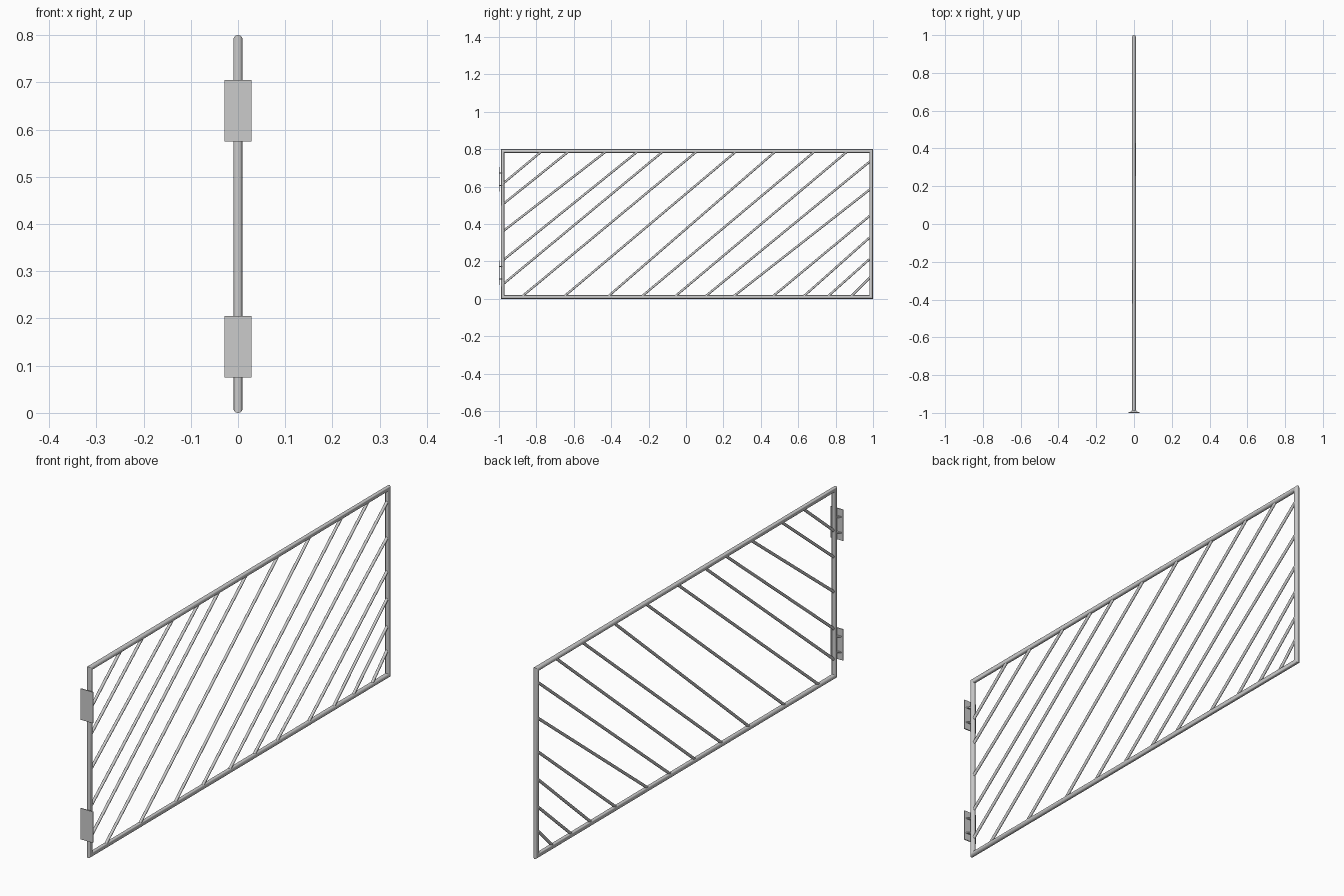
import bpy, bmesh, math
from mathutils import Vector

if "Cube" in bpy.data.objects:
    bpy.data.objects.remove(bpy.data.objects["Cube"])

R = 0.01                      # frame tube radius
Y0, Y1 = -0.98, 0.99          # frame tube centre lines
Z0, Z1 = 0.01, 0.79


def finish(bm, name):
    bmesh.ops.recalc_face_normals(bm, faces=bm.faces)
    me = bpy.data.meshes.new(name)
    bm.to_mesh(me)
    bm.free()
    ob = bpy.data.objects.new(name, me)
    bpy.context.collection.objects.link(ob)
    bpy.context.view_layer.objects.active = ob
    ob.select_set(True)
    bpy.ops.object.shade_smooth_by_angle(angle=math.radians(40))
    ob.select_set(False)
    return ob


def rod(name, a, b, r, sides=12):
    a, b = Vector(a), Vector(b)
    bm = bmesh.new()
    bmesh.ops.create_cone(bm, cap_ends=True, segments=sides,
                          radius1=r, radius2=r, depth=(b - a).length)
    bm.transform((b - a).to_track_quat('Z', 'Y').to_matrix().to_4x4())
    bmesh.ops.translate(bm, verts=bm.verts, vec=(a + b) / 2)
    return finish(bm, name)


def slab(name, outline, z, height):
    """Flat (x, y) outline extruded upwards, centred on z."""
    bm = bmesh.new()
    face = bm.faces.new([bm.verts.new((x, y, z - height / 2)) for x, y in outline])
    top = bmesh.ops.extrude_face_region(bm, geom=[face])["geom"]
    bmesh.ops.translate(bm, vec=(0, 0, height),
                        verts=[v for v in top if isinstance(v, bmesh.types.BMVert)])
    # keep the bottom cap closed
    if not face.is_valid:
        bmesh.ops.holes_fill(bm, edges=bm.edges)
    return finish(bm, name)


# Outer frame: round tube with mitred corners
bm = bmesh.new()
N = 20
rings = []
for y, z, sy, sz in ((Y0, Z0, -1, -1), (Y1, Z0, 1, -1), (Y1, Z1, 1, 1), (Y0, Z1, -1, 1)):
    ring = []
    for k in range(N):
        t = 2 * math.pi * k / N
        c = R * math.cos(t)
        ring.append(bm.verts.new((R * math.sin(t), y + sy * c, z + sz * c)))
    rings.append(ring)
for i in range(4):
    p, q = rings[i], rings[(i + 1) % 4]
    for k in range(N):
        j = (k + 1) % N
        bm.faces.new((p[k], p[j], q[j], q[k]))
finish(bm, "gate_frame")

# Slanted bars: low ends run up the hinge post and along the bottom rail,
# high ends run along the top rail and down the latch post
low = [(Y0, z) for z in (0.615, 0.505, 0.36, 0.205, 0.077)]
low += [(y, Z0) for y in (-0.88, -0.655, -0.42, -0.24, -0.062,
                          0.10, 0.25, 0.46, 0.625, 0.755, 0.88)]
high = [(y, Z1) for y in (-0.77, -0.625, -0.425, -0.256, -0.121,
                          0.06, 0.27, 0.48, 0.69, 0.865)]
high += [(Y1, z) for z in (0.74, 0.59, 0.45, 0.335, 0.22, 0.12)]
for i, ((ya, za), (yb, zb)) in enumerate(zip(low, high)):
    rod(f"slanted_bar_{i + 1}", (0, ya, za), (0, yb, zb), 0.006)

# Hinge plates, each joined to the post by two tapered gussets
for name, z in (("lower", 0.14), ("upper", 0.64)):
    slab(f"{name}_hinge_plate",
         [(-0.029, -1), (0.029, -1), (0.029, -0.996), (-0.029, -0.996)], z, 0.13)
    for side, dz in (("bottom", -0.033), ("top", 0.033)):
        slab(f"{name}_hinge_gusset_{side}",
             [(-0.022, -0.997), (0.022, -0.997), (0.008, -0.984), (-0.008, -0.984)],
             z + dz, 0.005)
